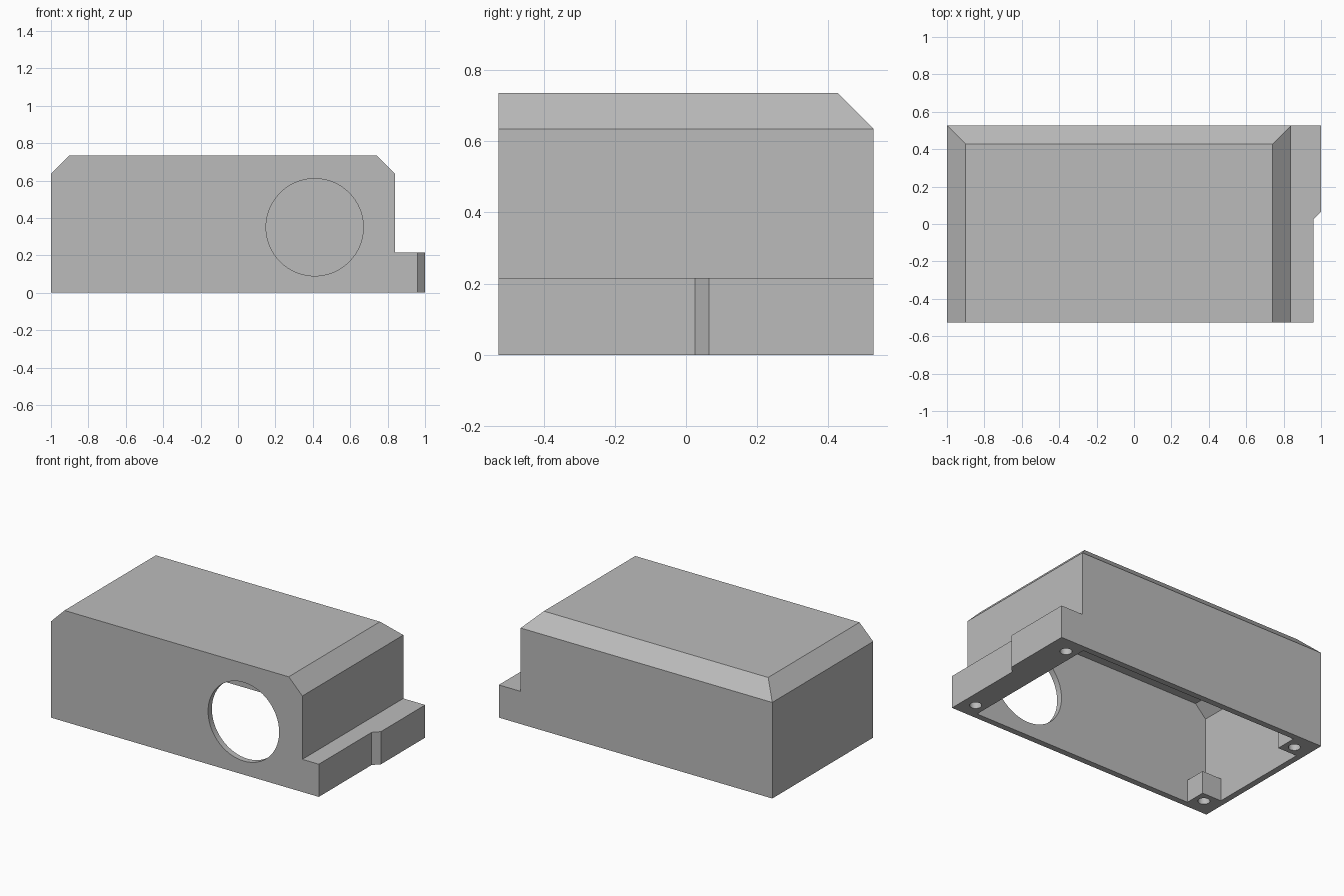
import bpy, bmesh
from math import radians

if "Cube" in bpy.data.objects:
    bpy.data.objects.remove(bpy.data.objects["Cube"], do_unlink=True)

grey = bpy.data.materials.new("plain grey")
grey.use_nodes = True
colour = (0.5, 0.5, 0.5, 1)
grey.diffuse_color = colour
grey.node_tree.nodes["Principled BSDF"].inputs["Base Color"].default_value = colour


def finish(name, bm):
    bmesh.ops.recalc_face_normals(bm, faces=bm.faces)
    mesh = bpy.data.meshes.new(name)
    bm.to_mesh(mesh)
    bm.free()
    mesh.materials.append(grey)
    obj = bpy.data.objects.new(name, mesh)
    bpy.context.collection.objects.link(obj)
    return obj


def loft(name, rings):
    """Closed solid through a stack of rings of equal length."""
    bm = bmesh.new()
    loops = [[bm.verts.new(p) for p in ring] for ring in rings]
    for low, high in zip(loops, loops[1:]):
        for i in range(len(low)):
            j = (i + 1) % len(low)
            bm.faces.new((low[i], low[j], high[j], high[i]))
    bm.faces.new(loops[0])
    bm.faces.new(loops[-1])
    return finish(name, bm)


def rect(x0, x1, y0, y1, z):
    return [(x0, y0, z), (x1, y0, z), (x1, y1, z), (x0, y1, z)]


def hood(name, x0, x1, y0, y1, bottom, top, bevel):
    """Box whose top is chamfered on the left, right and back edges."""
    return loft(name, [rect(x0, x1, y0, y1, bottom),
                       rect(x0, x1, y0, y1, top - bevel),
                       rect(x0 + bevel, x1 - bevel, y0, y1 - bevel, top)])


def cylinder(name, radius, depth, location, sides, tilt=0):
    bm = bmesh.new()
    bmesh.ops.create_cone(bm, cap_ends=True, segments=sides, radius1=radius,
                          radius2=radius, depth=depth)
    obj = finish(name, bm)
    obj.location = location
    obj.rotation_euler.x = tilt
    return obj


def combine(target, tool, operation):
    tool.hide_render = True
    bpy.context.view_layer.update()
    mod = target.modifiers.new("combine", 'BOOLEAN')
    mod.object, mod.operation, mod.solver = tool, operation, 'EXACT'
    bpy.context.view_layer.objects.active = target
    bpy.ops.object.modifier_apply(modifier=mod.name)
    bpy.data.objects.remove(tool, do_unlink=True)


half_y, wall, end = 0.527, 0.04, 0.84
inner_y = half_y - wall

# Outer hood
cover = hood("cover", -1, end, -half_y, half_y, 0, 0.735, 0.1)

# Solid mounting step with a small jog in its outer face
outline = [(0.82, -half_y), (0.96, -half_y), (0.96, 0.025),
           (1, 0.065), (1, half_y), (0.82, half_y)]
step = loft("mounting_step", [[(x, y, z) for x, y in outline] for z in (0, 0.216)])
combine(cover, step, 'UNION')

# Hollow inside, open below
cavity = hood("cavity", -1 + wall, end - wall, -inner_y, inner_y, -0.1, 0.695, 0.077)
combine(cover, cavity, 'DIFFERENCE')

# Round opening in the front wall
opening = cylinder("front_opening", 0.26, 0.3, (0.41, -half_y, 0.35), 96, radians(90))
combine(cover, opening, 'DIFFERENCE')

# Corner posts and screw holes
for side in (-1, 1):
    y0, y1 = sorted((side * (half_y - 0.18), side * (half_y - 0.02)))
    post = loft("corner_post", [rect(-0.98, -0.82, y0, y1, z) for z in (0, 0.15)])
    combine(cover, post, 'UNION')
    for x in (-0.887, 0.872):
        hole = cylinder("screw_hole", 0.036, 0.2, (x, side * 0.415, 0), 32)
        combine(cover, hole, 'DIFFERENCE')

# Merge leftover coplanar seams
bm = bmesh.new()
bm.from_mesh(cover.data)
bmesh.ops.remove_doubles(bm, verts=bm.verts, dist=0.0001)
bmesh.ops.dissolve_limit(bm, angle_limit=radians(0.5), verts=bm.verts, edges=bm.edges)
bm.to_mesh(cover.data)
bm.free()

# Smooth only the round walls
bpy.ops.object.select_all(action='DESELECT')
cover.select_set(True)
bpy.context.view_layer.objects.active = cover
bpy.ops.object.shade_smooth_by_angle(angle=radians(20))
